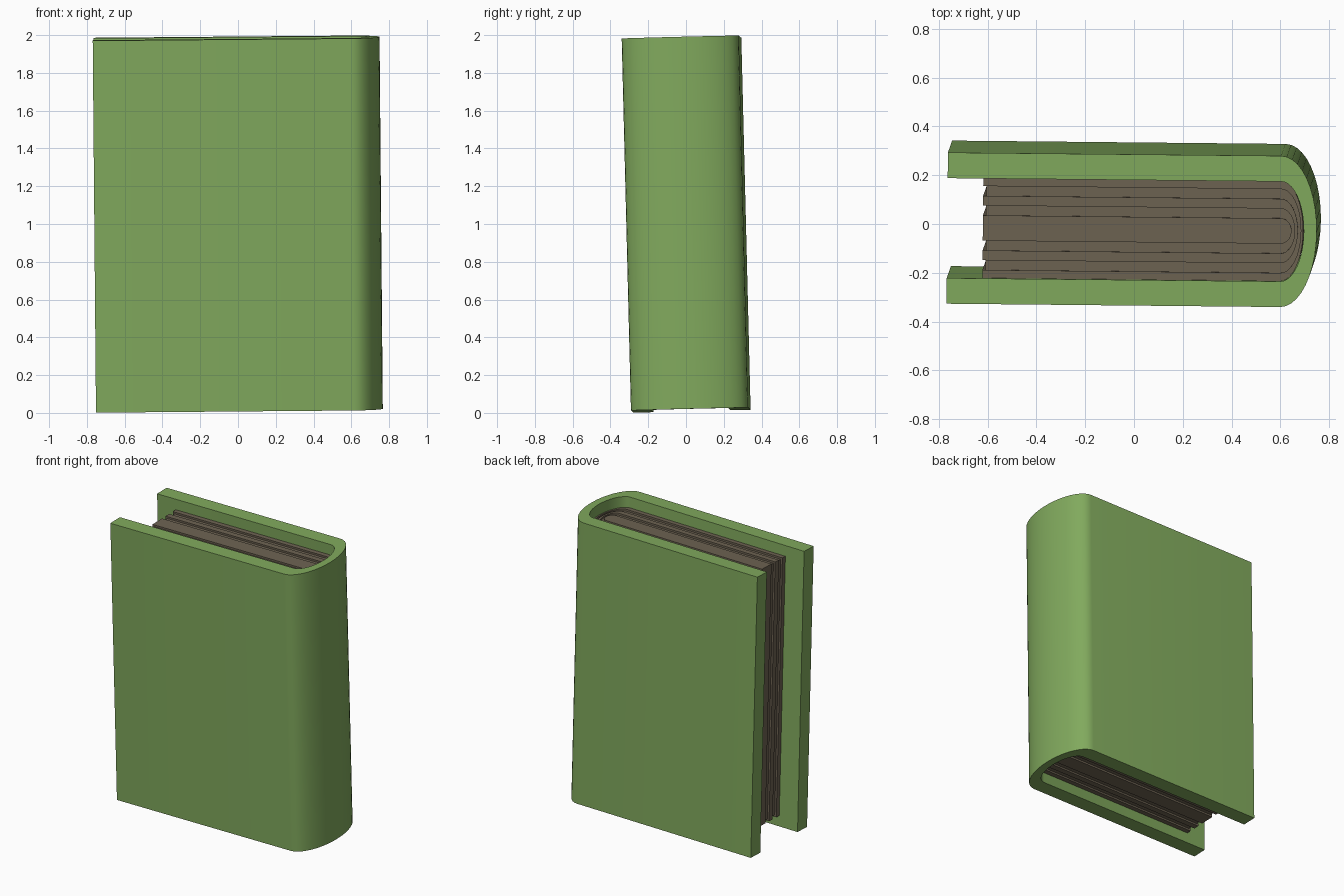
import bpy, bmesh, math
from mathutils import Matrix, Euler

if "Cube" in bpy.data.objects:
    bpy.data.objects.remove(bpy.data.objects["Cube"])

# Slight lean of the whole book
TILT = Matrix.Translation((0, 0, 1)) @ Euler((0.025, -0.0085, -0.01)).to_matrix().to_4x4()
SPINE_X = 0.61


def material(name, rgb):
    m = bpy.data.materials.new(name)
    m.diffuse_color = (*rgb, 1)
    m.use_nodes = True
    m.node_tree.nodes["Principled BSDF"].inputs["Base Color"].default_value = m.diffuse_color
    return m


def u_curve(x0, half, bulge, segs=20):
    """Open U profile: straight side, elliptical spine, straight side."""
    arc = [(SPINE_X + bulge * math.cos(a), half * math.sin(a))
           for a in (-math.pi / 2 + math.pi * i / segs for i in range(segs + 1))]
    return [(x0, -half)] + arc + [(x0, half)]


def u_solid(name, mat, x0, height, outer, inner=None):
    """Extrude the band between two nested U curves (or the filled outer U)."""
    bm = bmesh.new()
    h = height / 2
    o = [bm.verts.new((x, y, -h)) for x, y in u_curve(x0, *outer)]
    if inner:
        i = [bm.verts.new((x, y, -h)) for x, y in u_curve(x0, *inner)]
        faces = [bm.faces.new((o[k], o[k + 1], i[k + 1], i[k])) for k in range(len(o) - 1)]
    else:
        faces = [bm.faces.new(o)]
    ext = bmesh.ops.extrude_face_region(bm, geom=faces, use_keep_orig=True)
    top = [v for v in ext["geom"] if isinstance(v, bmesh.types.BMVert)]
    bmesh.ops.translate(bm, verts=top, vec=(0, 0, height))
    bmesh.ops.recalc_face_normals(bm, faces=bm.faces)
    me = bpy.data.meshes.new(name)
    bm.to_mesh(me)
    bm.free()
    me.materials.append(mat)
    ob = bpy.data.objects.new(name, me)
    bpy.context.collection.objects.link(ob)
    ob.matrix_world = TILT
    bpy.ops.object.select_all(action='DESELECT')
    ob.select_set(True)
    bpy.context.view_layer.objects.active = ob
    bpy.ops.object.shade_smooth_by_angle(angle=math.radians(30))
    return ob


green = material("cover_green", (0.22, 0.40, 0.11))
brown = material("page_brown", (0.155, 0.125, 0.085))

# Cover: thick boards, thinner rounded spine
u_solid("cover", green, -0.7575, 1.97, (0.31, 0.148), (0.205, 0.095))

# Pages: nested folded layers, alternately a little shorter
layers = [(0.205, 0.092), (0.172, 0.082), (0.132, 0.07), (0.092, 0.057), (0.052, 0.044)]
for n, outer in enumerate(layers):
    inset = 0.013 * (n % 2)
    inner = layers[n + 1] if n + 1 < len(layers) else None
    u_solid(f"page_layer_{n + 1}", brown, -0.612 + inset, 1.82 - 2 * inset, outer, inner)
